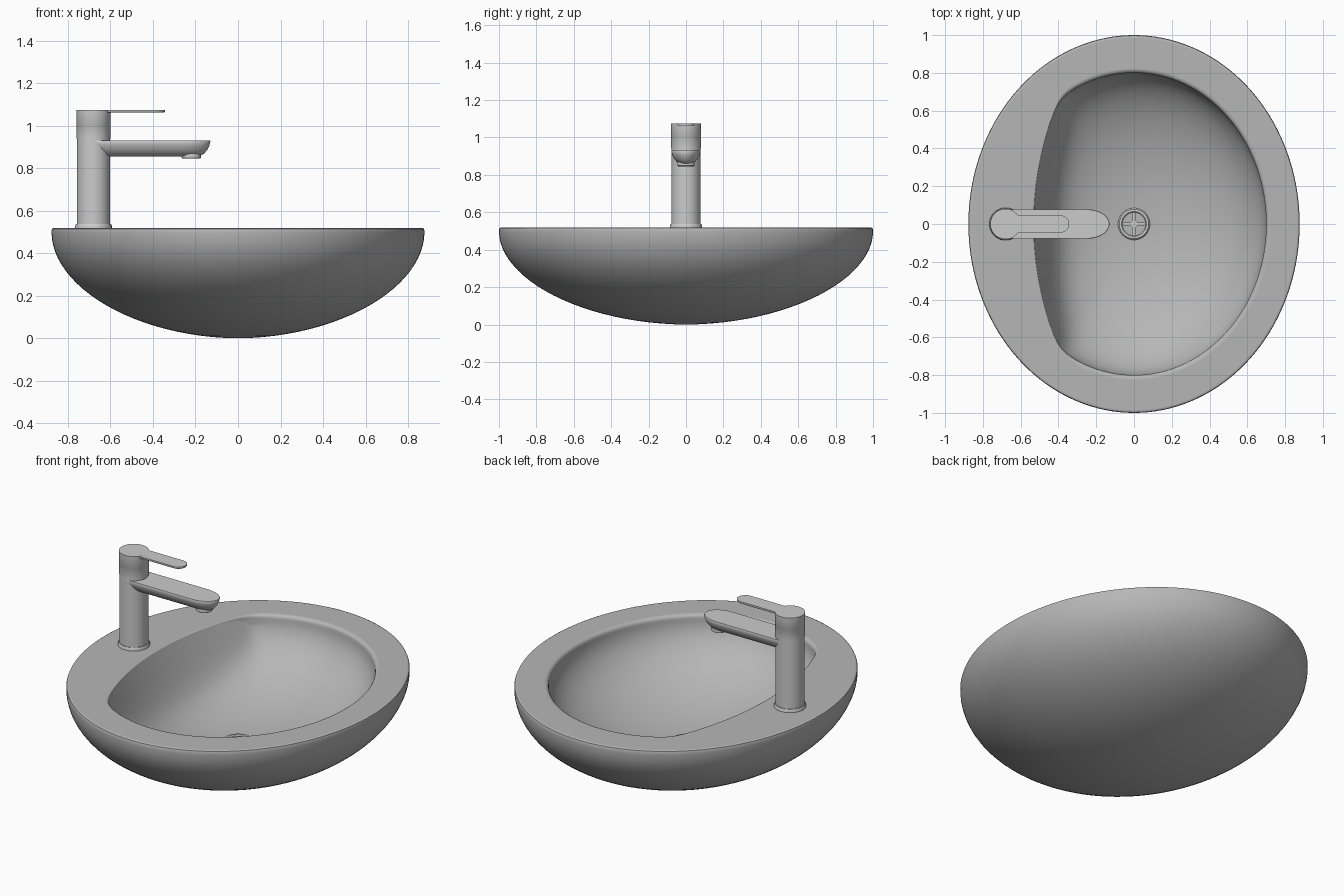
import bpy, bmesh
from math import sin, cos, pi, sqrt

if "Cube" in bpy.data.objects:
    bpy.data.objects.remove(bpy.data.objects["Cube"])

RIM = 0.519         # height of the basin's flat rim
FLOOR = 0.122       # height of the inner bowl floor
TAP_X = -0.68


def finish(bm, name, angle=35, mat=None):
    bmesh.ops.recalc_face_normals(bm, faces=bm.faces)
    me = bpy.data.meshes.new(name)
    bm.to_mesh(me)
    bm.free()
    ob = bpy.data.objects.new(name, me)
    bpy.context.collection.objects.link(ob)
    if mat:
        me.materials.append(mat)
    bpy.ops.object.select_all(action='DESELECT')
    ob.select_set(True)
    bpy.context.view_layer.objects.active = ob
    bpy.ops.object.shade_smooth_by_angle(angle=angle * pi / 180)
    return ob


def loft(name, rings, angle=35, mat=None, closed=False):
    """Skin a list of rings; cap both ends, or join them into a torus."""
    bm = bmesh.new()
    vs = [[bm.verts.new(p) for p in r] for r in rings]
    n = len(vs[0])
    for a, b in zip(vs, vs[1:] + (vs[:1] if closed else [])):
        for i in range(n):
            j = (i + 1) % n
            bm.faces.new((a[i], a[j], b[j], b[i]))
    if not closed:
        bm.faces.new(vs[0][::-1])
        bm.faces.new(vs[-1])
    return finish(bm, name, angle, mat)


def lathe(name, profile, x=0, seg=48, closed=False):
    return loft(name, [[(x + r * cos(2 * pi * i / seg), r * sin(2 * pi * i / seg), z)
                        for i in range(seg)] for r, z in profile], closed=closed)


def tongue(name, x0, tip, half, cap, layers):
    """Bar along x with a rounded tip; layers are (inset, z)."""
    rings = []
    for inset, z in layers:
        w, xc = half - inset, tip - cap
        ring = [(x0, -w, z)]
        for i in range(25):
            a = -pi / 2 + pi * i / 24
            ring.append((xc + (cap - inset) * cos(a), w * sin(a), z))
        ring.append((x0, w, z))
        rings.append(ring)
    return loft(name, rings, 40)


# basin: half-ellipsoid shell with an oval bowl cut short by a curved wall
ceramic = bpy.data.materials.new("ceramic_grey")
ceramic.diffuse_color = (0.47, 0.47, 0.47, 1)
ceramic.use_nodes = True
ceramic.node_tree.nodes["Principled BSDF"].inputs["Base Color"].default_value = ceramic.diffuse_color


def wall_x(y):
    return -0.53 + 0.302 * y * y


def opening(c, s):
    """Radius of the bowl opening and size of its lip rounding."""
    r = 1 / sqrt((c / 0.70) ** 2 + (s / 0.80) ** 2)
    if c > -0.1:
        return r, 0.022
    cut = 1.06 / (-c + sqrt(c * c + 4 * 0.302 * 0.53 * s * s))
    w = (cut / r) ** 40
    return (r ** -40 + cut ** -40) ** (-1 / 40), 0.006 + 0.016 * w / (1 + w)


SEG = 144
dirs = [(cos(2 * pi * i / SEG), sin(2 * pi * i / SEG)) for i in range(SEG)]
rings = []
N = 1.92                                 # shell roundness
for k in range(1, 25):
    r = sin(pi / 2 * k / 24)
    rings.append((r, 0.495 * (1 - max(0, 1 - r ** N) ** (1 / N))))
rings += [(1, 0.506), (0.997, 0.515), (0.988, RIM), (0.985, RIM)]
rings = [[(0.877 * r * c, r * s, z) for c, s in dirs] for r, z in rings]
for k in range(-1, 5):                   # rounded lip
    a = pi / 2 * max(k, 0) / 4
    ring = []
    for c, s in dirs:
        R, f = opening(c, s)
        q = R + f * (1 - sin(a)) + (0.004 if k < 0 else 0)
        ring.append((q * c, q * s, RIM - f * (1 - cos(a))))
    rings.append(ring)
for k in range(1, 34):                   # bowl surface
    t = cos(pi / 2 * k / 33)
    ring = []
    for c, s in dirs:
        R, f = opening(c, s)
        q = 0.07 + (R - 0.07) * t
        x, y = q * c, q * s
        a = sqrt(max(1e-6, 1 - (x / 0.70) ** 2 - (y / 0.80) ** 2))
        b = max(1e-3, (x - wall_x(y)) * 6)
        e = 3 * sqrt(max(1e-6, 1 - (q / R) ** 2))
        d = (a ** -4 + b ** -4 + e ** -4) ** -0.25
        ring.append((x, y, RIM - f - (RIM - f - FLOOR) * d))
    rings.append(ring)
rings.append([(0.07 * c, 0.07 * s, 0.085) for c, s in dirs])   # drain well
loft("basin", rings, 40, ceramic)

# drain: raised ring with a cross-shaped grate
lathe("drain_ring", [(0.060, 0.11), (0.085, 0.122), (0.084, 0.131), (0.078, 0.137),
                     (0.066, 0.137), (0.060, 0.132)], closed=True)
lathe("drain_hub", [(0.020, 0.118), (0.020, 0.132)], seg=24)
for name, sx, sy in (("drain_bar_x", 0.126, 0.018), ("drain_bar_y", 0.018, 0.126)):
    bm = bmesh.new()
    bmesh.ops.create_cube(bm, size=1)
    bmesh.ops.scale(bm, vec=(sx, sy, 0.014), verts=bm.verts)
    bmesh.ops.translate(bm, vec=(0, 0, 0.125), verts=bm.verts)
    finish(bm, name)

# tap body: flange, column and handle cap
lathe("tap_flange", [(0.086, RIM - 0.005), (0.086, 0.530), (0.082, 0.537), (0.07, 0.537)], TAP_X)
lathe("tap_column", [(0.078, RIM), (0.078, 0.941)], TAP_X)
lathe("tap_cap", [(0.080, 0.940), (0.080, 1.004), (0.0805, 1.005), (0.0805, 1.075)], TAP_X)

# spout with a flat top and rounded belly, and its nozzle
tongue("spout", TAP_X, -0.13, 0.078, 0.12,
       [(0.065, 0.855), (0.045, 0.859), (0.028, 0.870), (0.013, 0.888),
        (0.004, 0.908), (0, 0.926), (0.002, 0.930)])
lathe("nozzle", [(0.042, 0.846), (0.046, 0.849), (0.046, 0.88)], -0.22)

# lever handle, flush with the cap
tongue("lever", TAP_X, -0.343, 0.046, 0.046,
       [(0.002, 1.063), (0, 1.065), (0, 1.0745)])
